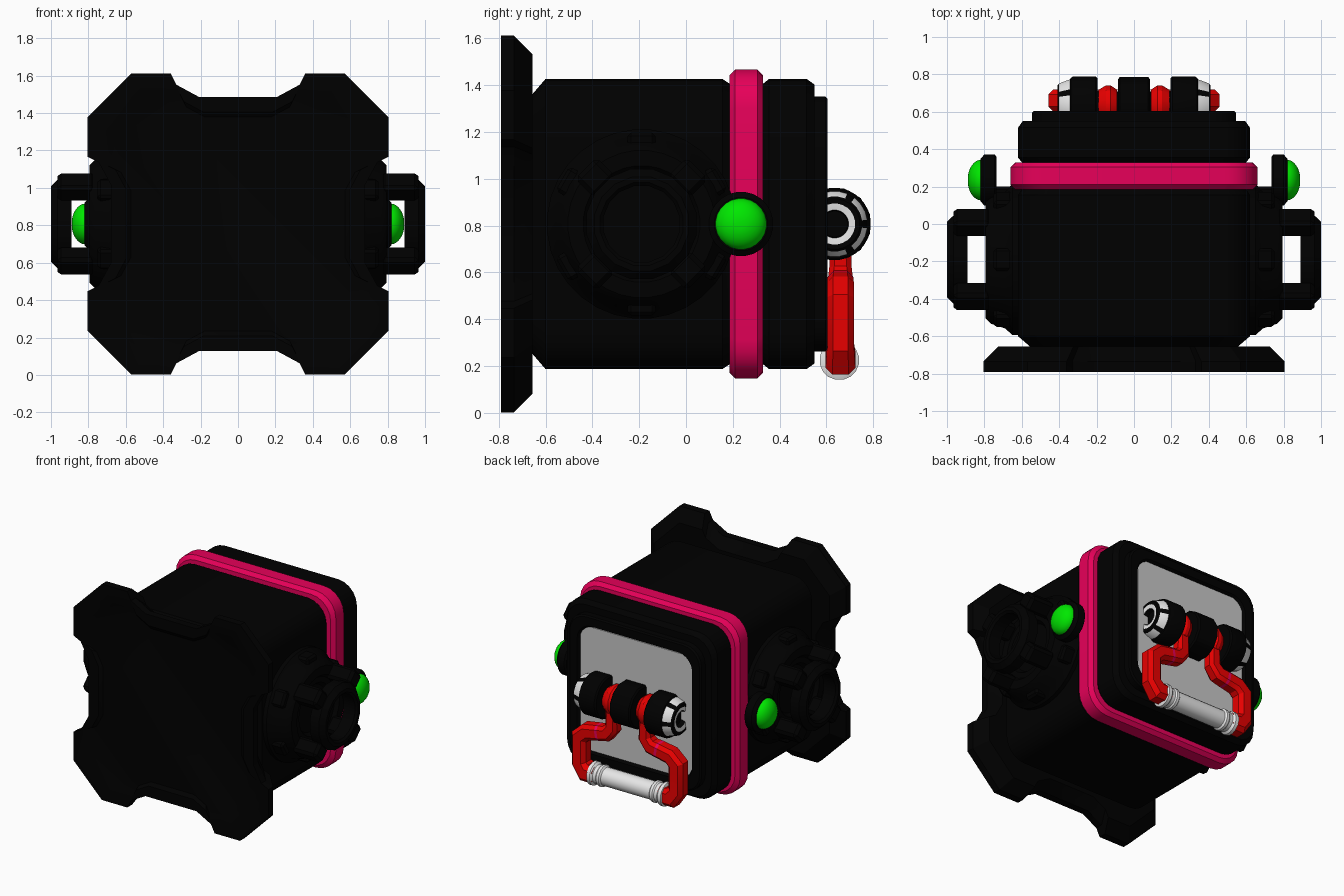
import bpy, bmesh
from math import sin, cos, pi
from mathutils import Matrix, Vector

if "Cube" in bpy.data.objects:
    bpy.data.objects.remove(bpy.data.objects["Cube"])

MID = 0.807   # height of the centre line
POD_Y = -0.19


def material(name, color):
    m = bpy.data.materials.new(name)
    m.use_nodes = True
    m.diffuse_color = (*color, 1)
    m.node_tree.nodes["Principled BSDF"].inputs["Base Color"].default_value = (*color, 1)
    return m


BLACK = material("black", (0, 0, 0))
PINK = material("pink", (0.8, 0, 0.1))
GREEN = material("green", (0, 0.8, 0))
RED = material("red", (0.8, 0, 0))
GREY = material("grey", (0.58, 0.58, 0.58))
WHITE = material("white", (0.8, 0.8, 0.8))
made = []


def finish(name, bm, mats):
    bmesh.ops.recalc_face_normals(bm, faces=bm.faces[:])
    mesh = bpy.data.meshes.new(name)
    bm.to_mesh(mesh)
    bm.free()
    for m in mats:
        mesh.materials.append(m)
    ob = bpy.data.objects.new(name, mesh)
    bpy.context.collection.objects.link(ob)
    made.append(ob)


def loft(name, outline, rings, place, mats, closed=False, rule=None):
    """Stack scaled copies of an outline; rings are (scale, depth)."""
    bm = bmesh.new()
    loops = [[bm.verts.new(place(u * s, v * s, d)) for u, v in outline] for s, d in rings]
    n = len(outline)
    for k in range(len(loops) if closed else len(loops) - 1):
        a, b = loops[k], loops[(k + 1) % len(loops)]
        for i in range(n):
            j = (i + 1) % n
            f = bm.faces.new((a[i], a[j], b[j], b[i]))
            f.material_index = rule(k, i) if rule else 0
    if not closed:
        bm.faces.new(loops[0])
        bm.faces.new(loops[-1])
    finish(name, bm, mats)


def circle(n):
    return [(cos(2 * pi * (i + 0.5) / n), sin(2 * pi * (i + 0.5) / n)) for i in range(n)]


def rounded_square(r, steps=5):
    pts = []
    for q in range(4):
        cx, cy = ((1, 1), (-1, 1), (-1, -1), (1, -1))[q]
        for i in range(steps + 1):
            a = pi / 2 * (q + i / steps)
            pts.append((cx * (1 - r) + r * cos(a), cy * (1 - r) + r * sin(a)))
    return pts


def along_y(u, v, d):
    return (u, d, MID + v)


def along_x(side, y, z):
    return lambda u, v, d: (side * d, y + u, z + v)


def along_path(side, y, path):
    """Place rings at the numbered points of a path in x and z, mitred at the bends."""
    pts = [Vector(p) for p in path]

    def place(u, v, i):
        before = (pts[i] - pts[i - 1]).normalized() if i else Vector((0, 0))
        after = (pts[i + 1] - pts[i]).normalized() if i + 1 < len(pts) else Vector((0, 0))
        t = (before + after).normalized()
        miter = t.dot(after if i == 0 else before)
        return (side * (pts[i].x - t.y * u / miter), y + v, pts[i].y + t.x * u / miter)
    return place


def box(name, size, matrix, mat, bevel=0.015):
    bm = bmesh.new()
    bmesh.ops.create_cube(bm, size=1, matrix=matrix @ Matrix.Diagonal((*size, 1)))
    bmesh.ops.bevel(bm, geom=bm.edges[:], offset=bevel, segments=1, affect='EDGES')
    finish(name, bm, [mat])


# Front plate: one notched quarter outline turned four times
quarter = [(0.68, 0.21), (0.745, 0.33), (0.805, 0.36), (0.805, 0.57),
           (0.57, 0.805), (0.36, 0.805), (0.33, 0.745), (0.21, 0.68)]
plate = []
for turn in range(4):
    for u, v in quarter:
        for _ in range(turn):
            u, v = -v, u
        plate.append((u, v))
loft("front_plate", plate,
     [(0.84, -0.772), (0.88, -0.79), (1, -0.79), (1, -0.735), (0.9, -0.655)], along_y, [BLACK])

# Main body, trim band and back panel
square = rounded_square(0.25)
loft("body", square,
     [(0.55, -0.66), (0.62, -0.6), (0.62, 0.155), (0.6, 0.185), (0.6, 0.33), (0.62, 0.355),
      (0.62, 0.515), (0.595, 0.55), (0.545, 0.55), (0.545, 0.595), (0.535, 0.605),
      (0.475, 0.605), (0.46, 0.58)], along_y, [BLACK])
loft("trim_band", square,
     [(0.59, 0.185), (0.635, 0.185), (0.66, 0.21), (0.66, 0.305), (0.635, 0.33), (0.59, 0.33)],
     along_y, [PINK], closed=True)
loft("back_panel", rounded_square(0.12, 3), [(0.46, 0.58), (0.46, 0.588)], along_y, [GREY])

# Side pods with grab rings and lamps
for side, label in ((1, "left"), (-1, "right")):
    pod = along_x(side, POD_Y, MID)
    loft(label + "_pod", circle(32),
         [(0.405, 0.6), (0.405, 0.65), (0.37, 0.69), (0.345, 0.765), (0.315, 0.795),
          (0.25, 0.795), (0.23, 0.77), (0.19, 0.77), (0.17, 0.74)], pod, [BLACK])
    loft(label + "_grab_ring", circle(16),
         [(0.24, 0.89), (0.24, 0.965), (0.205, 1.0), (0.18, 1.0), (0.165, 0.985), (0.165, 0.89)],
         pod, [BLACK], closed=True)
    centre = Matrix.Translation((0, POD_Y, MID))
    for i in range(4):
        turn = Matrix.Rotation(pi / 4 + i * pi / 2, 4, 'X')
        spot = Matrix.Translation((side * 0.865, 0, 0.28))
        box(f"{label}_post_{i + 1}", (0.2, 0.13, 0.115), centre @ turn @ spot, BLACK, 0.02)
    for i in range(6):
        turn = Matrix.Rotation(i * pi / 3, 4, 'X')
        spot = Matrix.Translation((side * 0.69, 0, 0.36))
        box(f"{label}_pod_clamp_{i + 1}", (0.12, 0.12, 0.06), centre @ turn @ spot, BLACK)

    lamp = along_x(side, 0.235, MID)
    box(label + "_lamp_arm", (0.13, 0.2, 0.15),
        Matrix.Translation((side * 0.69, 0.1, MID)), BLACK)
    loft(label + "_lamp_housing", circle(24),
         [(0.125, 0.735), (0.138, 0.745), (0.138, 0.8), (0.115, 0.82)], lamp, [BLACK])
    dome = [(0.11 * cos(a * pi / 16), 0.815 + 0.075 * sin(a * pi / 16)) for a in range(8)]
    loft(label + "_lamp", circle(24), dome, lamp, [GREEN])

# Hinge on the back
HINGE_Y = 0.635
core = along_x(1, HINGE_Y, MID)
loft("hinge_core", circle(16), [(0.075, -0.3), (0.075, 0.3)], core, [BLACK])
loft("hinge_middle", circle(12),
     [(0.145, -0.085), (0.157, -0.075), (0.157, 0.075), (0.145, 0.085)], core, [BLACK])


def end_stripes(k, i):
    return 1 if (k == 4 and i % 4 != 3) or k == 7 else 0


def collar(k, i):
    return 1 if k == 3 else 0


arm_path = [(0.138, 0.8), (0.138, 0.61), (0.18, 0.56), (0.235, 0.55), (0.255, 0.547),
            (0.345, 0.53), (0.4, 0.48), (0.4, 0.285), (0.355, 0.227), (0.27, 0.227)]
arm_sizes = (0.044, 0.048, 0.052, 0.055, 0.055, 0.057, 0.058, 0.058, 0.064, 0.064)

for side, label in ((1, "left"), (-1, "right")):
    end = along_x(side, HINGE_Y, MID)
    loft(label + "_hinge_end", circle(24),
         [(0.145, 0.195), (0.155, 0.205), (0.155, 0.325), (0.148, 0.338), (0.14, 0.342),
          (0.118, 0.4), (0.108, 0.41), (0.088, 0.41), (0.06, 0.405), (0.055, 0.37)],
         end, [BLACK, WHITE], rule=end_stripes)
    loft(label + "_hinge_knuckle", circle(12),
         [(0.085, 0.09), (0.11, 0.125), (0.11, 0.15), (0.085, 0.19)], end, [RED])
    # Bent handle arm with a thin collar
    loft(label + "_handle_arm", rounded_square(0.45, 1),
         [(s, i) for i, s in enumerate(arm_sizes)], along_path(side, 0.66, arm_path),
         [RED, PINK], rule=collar)

# Handle grip with flared ends
half = [(0.06, 0.315), (0.085, 0.305), (0.085, 0.28), (0.07, 0.265), (0.07, 0.24),
        (0.078, 0.23), (0.078, 0.21), (0.066, 0.2)]
loft("handle_grip", circle(16), [(r, -x) for r, x in half] + half[::-1],
     along_x(1, 0.655, 0.225), [WHITE])

# Smooth shading with sharp edges kept
bpy.ops.object.select_all(action='DESELECT')
for ob in made:
    ob.select_set(True)
bpy.context.view_layer.objects.active = made[0]
bpy.ops.object.shade_smooth_by_angle(angle=pi / 6)
